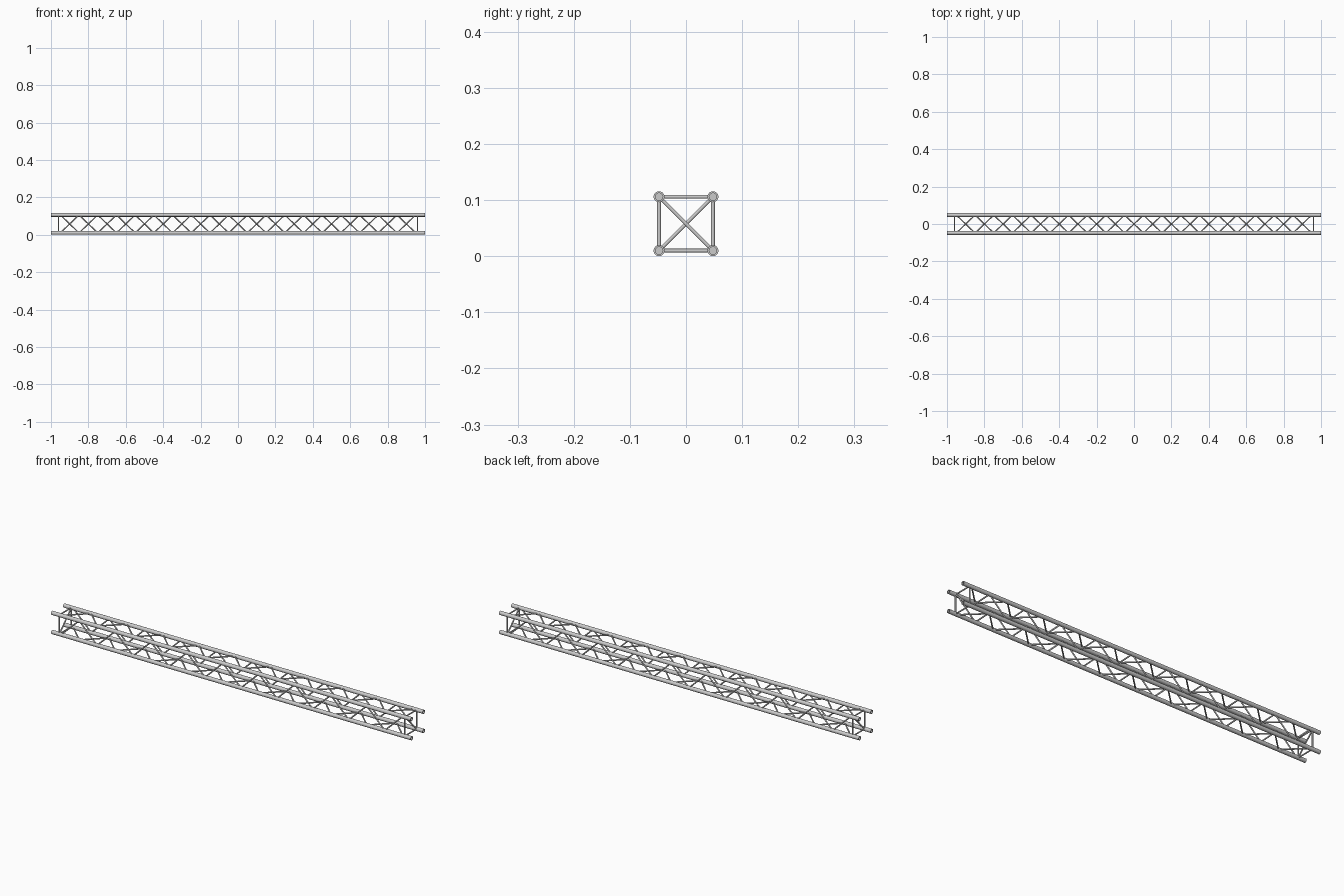
import bpy, bmesh
from math import pi
from mathutils import Vector, Matrix

if "Cube" in bpy.data.objects:
    bpy.data.objects.remove(bpy.data.objects["Cube"])

H, ZC = 0.048, 0.058      # half spacing of the chords, height of the truss axis
R, RB = 0.0098, 0.0034    # chord and brace radius


def finish(bm, name):
    bmesh.ops.recalc_face_normals(bm, faces=bm.faces)
    me = bpy.data.meshes.new(name)
    bm.to_mesh(me)
    bm.free()
    ob = bpy.data.objects.new(name, me)
    ob.location.z = ZC
    bpy.context.collection.objects.link(ob)
    bpy.ops.object.select_all(action='DESELECT')
    ob.select_set(True)
    bpy.context.view_layer.objects.active = ob
    bpy.ops.object.shade_smooth_by_angle(angle=0.7)
    return ob


def rod(bm, a, b, r, seg):
    a, b = Vector(a), Vector(b)
    d = b - a
    m = Matrix.Translation((a + b) / 2) @ d.to_track_quat('Z', 'Y').to_matrix().to_4x4()
    return bmesh.ops.create_cone(bm, cap_ends=True, segments=seg, radius1=r,
                                 radius2=r, depth=d.length, matrix=m)['verts']


def turned(p, k):
    return Matrix.Rotation(k * pi / 2, 3, 'X') @ Vector(p)


# four long chord tubes with recessed ends
for k, name in enumerate(("front_bottom", "back_bottom", "back_top", "front_top")):
    bm = bmesh.new()
    rod(bm, turned((-1, -H, -H), k), turned((1, -H, -H), k), R, 24)
    caps = [f for f in bm.faces if len(f.verts) > 4]
    bmesh.ops.inset_individual(bm, faces=caps, thickness=0.0032)
    for f in caps:
        sx = 1 if f.calc_center_median().x > 0 else -1
        ext = bmesh.ops.extrude_discrete_faces(bm, faces=[f])['faces'][0]
        for v in ext.verts:
            v.co.x -= sx * 0.02
    finish(bm, "chord_" + name)

# zigzag lacing and end bars, turned round the axis for each side
for k, name in enumerate(("front", "bottom", "back", "top")):
    bm = bmesh.new()
    for i in range(19):
        x, s = -0.95 + 0.1 * i, (-1) ** i
        rod(bm, turned((x, -H, -H * s), k), turned((x + 0.1, -H, H * s), k), RB, 12)
    for x in (-0.96, 0.96):
        rod(bm, turned((x, -H, -H), k), turned((x, -H, H), k), RB, 12)
    finish(bm, "lacing_" + name)

# one diagonal across each end frame
for s, name in ((-1, "left"), (1, "right")):
    bm = bmesh.new()
    rod(bm, (0.96 * s, -H, H * s), (0.96 * s, H, -H * s), RB, 12)
    finish(bm, "end_diagonal_" + name)
